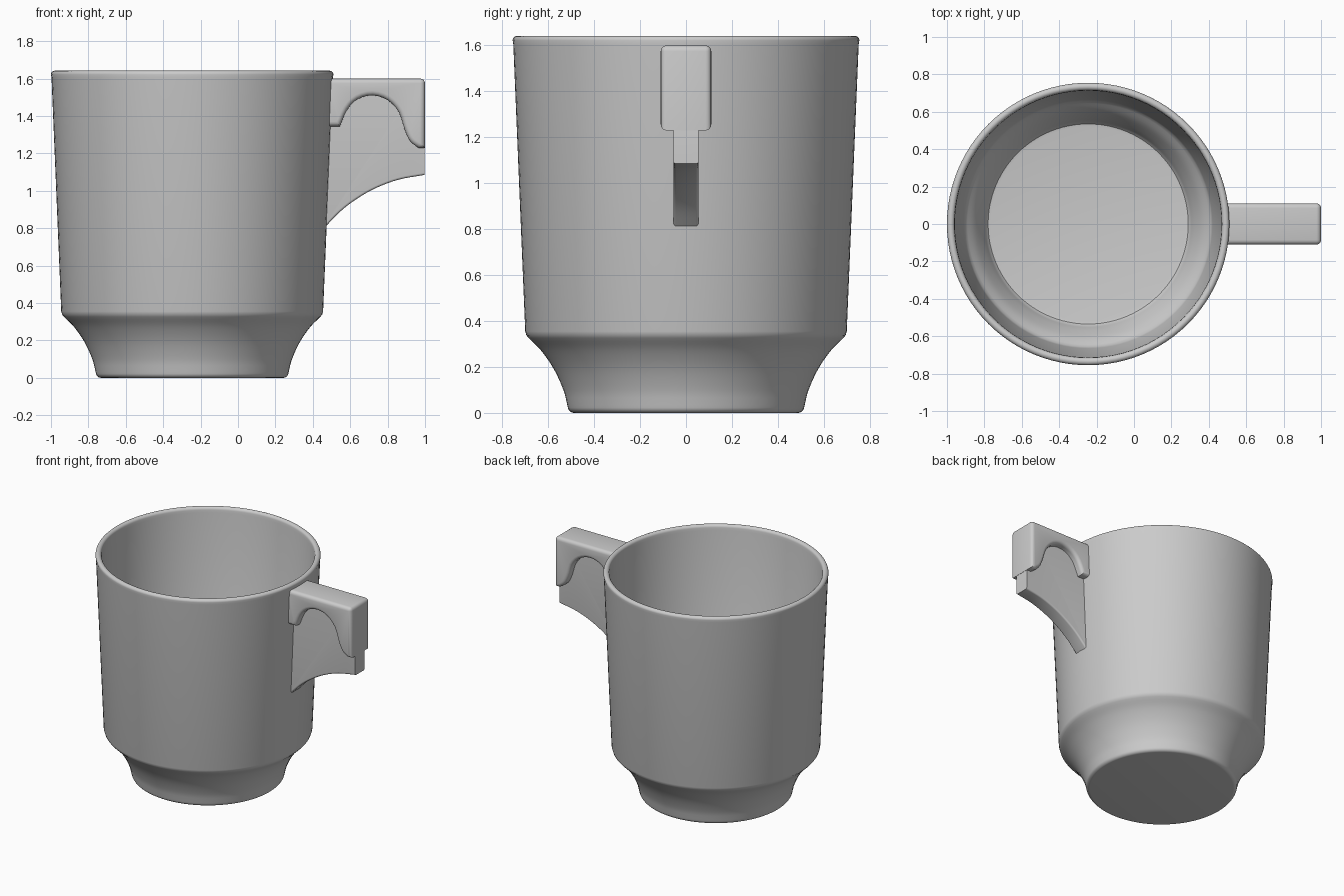
import bpy, bmesh
from math import radians, sin, cos, pi
from mathutils import Matrix, Vector

if "Cube" in bpy.data.objects:
    bpy.data.objects.remove(bpy.data.objects["Cube"])

AXIS_X = -0.245

grey = bpy.data.materials.new("light_grey")
grey.use_nodes = True
grey.diffuse_color = (0.6, 0.6, 0.6, 1)
grey.node_tree.nodes["Principled BSDF"].inputs["Base Color"].default_value = (0.6, 0.6, 0.6, 1)


def finish(bm, name):
    bmesh.ops.recalc_face_normals(bm, faces=bm.faces)
    mesh = bpy.data.meshes.new(name)
    bm.to_mesh(mesh)
    bm.free()
    mesh.materials.append(grey)
    obj = bpy.data.objects.new(name, mesh)
    bpy.context.collection.objects.link(obj)
    bpy.ops.object.select_all(action="DESELECT")
    obj.select_set(True)
    bpy.context.view_layer.objects.active = obj
    bpy.ops.object.shade_smooth_by_angle(angle=radians(35))
    return obj


def lathe(name, profile, steps=96):
    """Spin an (r, z) profile round the cup axis."""
    bm = bmesh.new()
    verts = [bm.verts.new((r, 0, z)) for r, z in profile]
    edges = [bm.edges.new(pair) for pair in zip(verts, verts[1:])]
    bmesh.ops.spin(bm, geom=verts + edges, cent=(0, 0, 0), axis=(0, 0, 1),
                   angle=2 * pi, steps=steps, use_merge=True)
    bmesh.ops.remove_doubles(bm, verts=bm.verts, dist=0.0001)
    bm.transform(Matrix.Translation((AXIS_X, 0, 0)))
    return finish(bm, name)


def plate(name, outline, half, bevel, rounded):
    """Extrude an (x, z) outline across y and round the edges chosen by a rule."""
    bm = bmesh.new()
    face = bm.faces.new([bm.verts.new((x, -half, z)) for x, z in outline])
    out = bmesh.ops.extrude_face_region(bm, geom=[face])
    moved = [v for v in out["geom"] if isinstance(v, bmesh.types.BMVert)]
    bmesh.ops.translate(bm, verts=moved, vec=(0, 2 * half, 0))
    bmesh.ops.recalc_face_normals(bm, faces=bm.faces)
    edges = [e for e in bm.edges if rounded(e.verts[0].co, e.verts[1].co)]
    bmesh.ops.bevel(bm, geom=edges, offset=bevel, segments=4, profile=0.5,
                    affect="EDGES", clamp_overlap=True)
    return finish(bm, name)


def smooth_path(points, steps=4):
    """Catmull-Rom curve through a few points."""
    pts = [Vector(p) for p in points]
    pts = [2 * pts[0] - pts[1]] + pts + [2 * pts[-1] - pts[-2]]
    path = []
    for a, b, c, d in zip(pts, pts[1:], pts[2:], pts[3:]):
        for i in range(steps):
            t = i / steps
            path.append(0.5 * (2 * b + (c - a) * t + (2 * a - 5 * b + 4 * c - d) * t ** 2
                               + (3 * b - a - 3 * c + d) * t ** 3))
    return [tuple(p) for p in path + [pts[-2]]]


def arc(r, z, radius, start, end, steps=6):
    angles = [radians(start + (end - start) * i / steps) for i in range(steps + 1)]
    return [(r + radius * cos(a), z + radius * sin(a)) for a in angles]


# Cup: flared foot, tapered wall, rounded rim, hollow inside
foot = smooth_path([(0.517, 0.035), (0.534, 0.1), (0.575, 0.19), (0.63, 0.27), (0.685, 0.326)])
inner_foot = smooth_path([(0.657, 0.345), (0.61, 0.29), (0.57, 0.22), (0.545, 0.165)])
cup = lathe("cup_body",
            [(0, 0)] + arc(0.487, 0.028, 0.028, -90, -10) + foot
            + [(0.695, 0.338), (0.70, 0.355), (0.752, 1.605)]
            + arc(0.735, 1.622, 0.02, 0, 180, 10)
            + [(0.713, 1.605), (0.665, 0.37)] + inner_foot
            + [(0.535, 0.153), (0.52, 0.15), (0, 0.15)])

# Thick finger grip with an arched underside
arch = smooth_path([(0.545, 1.345), (0.585, 1.435), (0.64, 1.49), (0.72, 1.51),
                    (0.80, 1.485), (0.86, 1.42), (0.89, 1.33), (0.92, 1.265),
                    (0.965, 1.23)], 3)


def grip_edge(a, b):
    across = abs(a.y - b.y) > 0.01
    if across:
        return a.x > 0.99 and a.z > 1.5
    return max(a.x, b.x) > 0.5 and min(a.z, b.z) > 1.2


grip = plate("handle_grip",
             [(0.49, 1.6), (0.48, 1.345)] + arch + [(1.0, 1.23), (1.0, 1.6)],
             0.11, 0.025, grip_edge)

# Thin web below the grip, curved along its lower edge
curve = smooth_path([(0.46, 0.80), (0.55, 0.892), (0.64, 0.96), (0.74, 1.016),
                     (0.86, 1.06), (0.998, 1.085)])
web = plate("handle_web", [(0.485, 1.56)] + curve + [(0.998, 1.3), (0.95, 1.56)],
            0.055, 0.012,
            lambda a, b: abs(a.y - b.y) < 0.01 and max(a.z, b.z) < 1.1)
